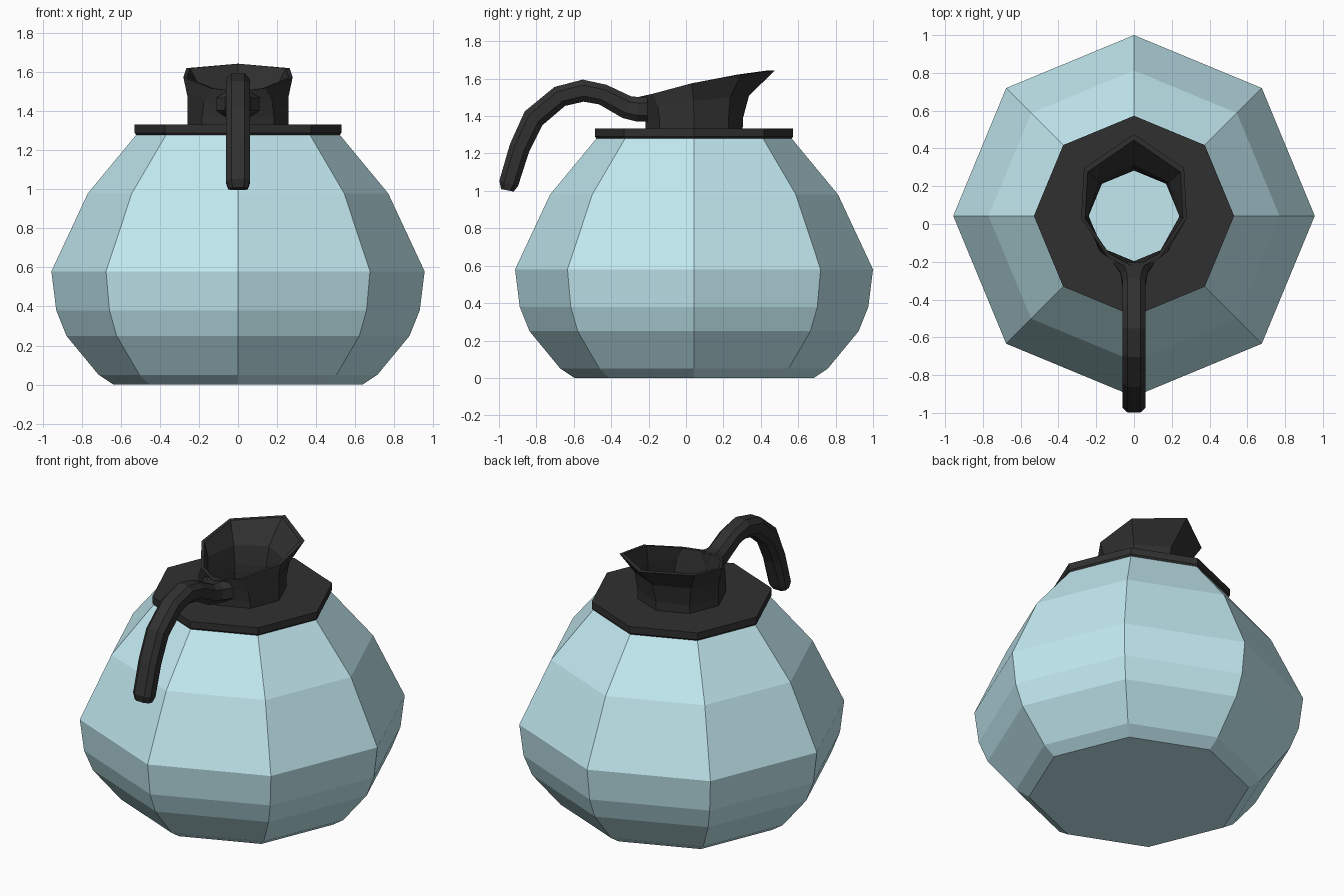
import bpy, math
from mathutils import Vector

if "Cube" in bpy.data.objects:
    bpy.data.objects.remove(bpy.data.objects["Cube"])

N = 8
CY = 0.043  # y of the pot's axis


def material(name, rgb):
    m = bpy.data.materials.new(name)
    m.diffuse_color = (*rgb, 1)
    m.use_nodes = True
    m.node_tree.nodes["Principled BSDF"].inputs["Base Color"].default_value = m.diffuse_color
    return m


def loft(name, rings, mat, cap_start=False, cap_end=False, closed=False):
    """Skin a list of rings that have equal point counts."""
    n = len(rings[0])
    verts = [tuple(p) for ring in rings for p in ring]
    faces = []
    for i in range(len(rings) if closed else len(rings) - 1):
        a, b = i * n, (i + 1) % len(rings) * n
        faces += [(a + k, a + (k + 1) % n, b + (k + 1) % n, b + k) for k in range(n)]
    if cap_start:
        faces.append(tuple(reversed(range(n))))
    if cap_end:
        faces.append(tuple(range((len(rings) - 1) * n, len(rings) * n)))
    me = bpy.data.meshes.new(name)
    me.from_pydata(verts, [], faces)
    me.update()
    me.materials.append(mat)
    ob = bpy.data.objects.new(name, me)
    bpy.context.collection.objects.link(ob)
    return ob


def circle(r, z):
    return [(r * math.cos(k * math.tau / N), CY + r * math.sin(k * math.tau / N), z)
            for k in range(N)]


def half_ring(pts):
    """Five points from the back (-y) to the tip (+y), mirrored in x."""
    return [Vector(p) for p in pts] + [Vector((-x, y, z)) for x, y, z in pts[3:0:-1]]


glass = material("pale_glass", (0.54, 0.82, 0.88))
black = material("black_plastic", (0.03, 0.03, 0.03))

# Faceted glass body, open at the top
profile = [(0.64, 0), (0.715, 0.05), (0.88, 0.25), (0.932, 0.38), (0.957, 0.58),
           (0.77, 0.98), (0.522, 1.28)]
loft("glass_body", [circle(r, z) for r, z in profile], glass, cap_start=True)

# Flat collar with a central hole
collar = [(0.24, 1.275), (0.518, 1.275), (0.53, 1.29), (0.53, 1.333), (0.24, 1.333)]
loft("collar", [circle(r, z) for r, z in collar], black, closed=True)

# Pouring neck: outer wall up, rim, inner wall down
outer = [
    half_ring([(0, -0.217, 1.33), (0.184, -0.141, 1.33), (0.26, 0.043, 1.33),
               (0.184, 0.227, 1.33), (0, 0.303, 1.33)]),
    half_ring([(0, -0.217, 1.37), (0.184, -0.141, 1.375), (0.26, 0.043, 1.38),
               (0.184, 0.227, 1.385), (0, 0.305, 1.39)]),
    half_ring([(0, -0.23, 1.43), (0.175, -0.15, 1.45), (0.26, 0.04, 1.48),
               (0.2, 0.235, 1.5), (0, 0.337, 1.51)]),
    half_ring([(0, -0.25, 1.503), (0.14, -0.175, 1.52), (0.28, 0.03, 1.575),
               (0.265, 0.295, 1.622), (0, 0.477, 1.645)]),
]
inner = [[Vector((p.x * 0.925, CY + (p.y - CY) * 0.925, p.z)) for p in ring]
         for ring in reversed(outer)]
loft("pouring_neck", outer + inner, black)

# Curved handle: y, z, half width, half height along the path
path = [(-0.205, 1.437, 0.11, 0.066), (-0.26, 1.437, 0.072, 0.066),
        (-0.315, 1.447, 0.062, 0.062), (-0.445, 1.515, 0.062, 0.056),
        (-0.55, 1.536, 0.062, 0.059), (-0.675, 1.505, 0.062, 0.058),
        (-0.815, 1.388, 0.062, 0.06), (-0.89, 1.23, 0.062, 0.055),
        (-0.948, 1.04, 0.062, 0.052), (-0.955, 1.003, 0.05, 0.034)]
# Octagonal section: a box with chamfered corners
section = [(1, 0.5), (0.55, 1), (-0.55, 1), (-1, 0.5),
           (-1, -0.5), (-0.55, -1), (0.55, -1), (1, -0.5)]
rings = []
for i, (y, z, w, h) in enumerate(path):
    a, b = path[max(i - 1, 0)], path[min(i + 1, len(path) - 1)]
    t = Vector((0, b[0] - a[0], b[1] - a[1])).normalized()
    up = Vector((0, t.z, -t.y))
    rings.append([Vector((s * w, y, z)) + up * (u * h) for s, u in section])
loft("handle", rings, black, cap_start=True, cap_end=True)

# Consistent outward normals
import bmesh
for ob in bpy.context.collection.objects:
    bm = bmesh.new()
    bm.from_mesh(ob.data)
    bmesh.ops.recalc_face_normals(bm, faces=bm.faces)
    bm.to_mesh(ob.data)
    bm.free()
